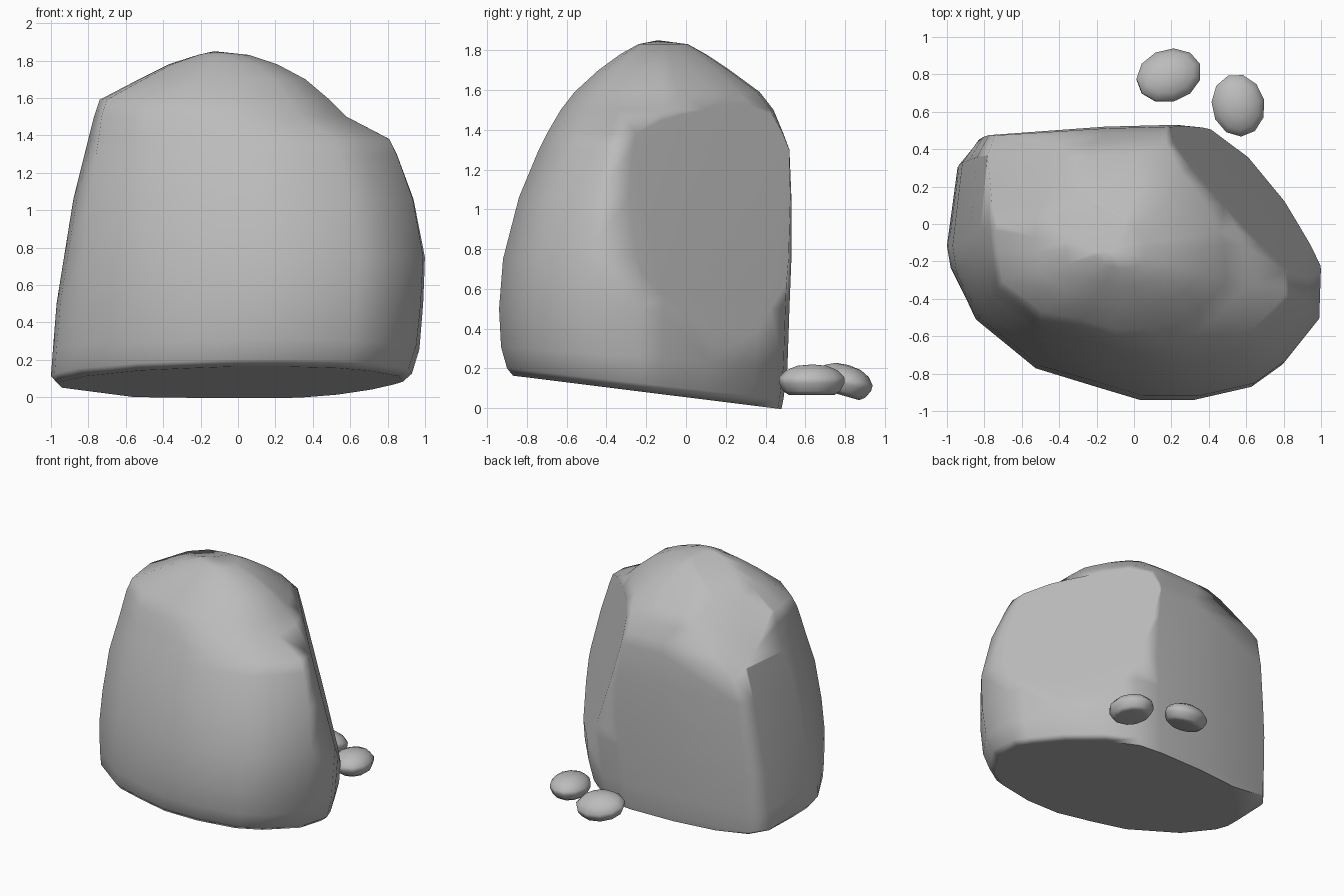
import bpy, bmesh, math
from mathutils import Matrix, Vector

default_cube = bpy.data.objects.get("Cube")
if default_cube:
    bpy.data.objects.remove(default_cube, do_unlink=True)

# One plain grey stone colour
stone_grey = bpy.data.materials.new("stone grey")
stone_grey.use_nodes = True
colour = (0.5, 0.5, 0.5, 1)
stone_grey.diffuse_color = colour
stone_grey.node_tree.nodes["Principled BSDF"].inputs["Base Color"].default_value = colour


def fit(value, values, new_low, new_high):
    low, high = min(values), max(values)
    return new_low + (value - low) / (high - low) * (new_high - new_low)


def stack_rings(outline, levels, apex, base_slope=0, swell=None):
    """Stack fitted copies of a plan outline; the base slope fades out by z = 0.5."""
    swell = swell or {}
    xs, ys = zip(*outline)
    bm = bmesh.new()
    rings = []
    for z, x_low, x_high, y_low, y_high in levels:
        slope = base_slope * max(0, 1 - z / .5)
        ring = []
        for i, (px, py) in enumerate(outline):
            # Some plan points move outward towards the top
            dx, dy = swell.get(i, (0, 0))
            rise = min(1, z / 1.5)
            x = fit(px + dx * rise, xs, x_low, x_high)
            y = fit(py + dy * rise, ys, y_low, y_high)
            ring.append(bm.verts.new((x, y, z + slope * y)))
        rings.append(ring)
    count = len(outline)
    for lower, upper in zip(rings, rings[1:]):
        for i in range(count):
            j = (i + 1) % count
            bm.faces.new((lower[i], lower[j], upper[j], upper[i]))
    bm.faces.new(rings[0])
    tip = bm.verts.new(apex)
    for i in range(count):
        bm.faces.new((rings[-1][i], rings[-1][(i + 1) % count], tip))
    bmesh.ops.recalc_face_normals(bm, faces=bm.faces)
    return bm


def chisel(bm, point, normal):
    """Slice off everything beyond a plane and close the cut."""
    geometry = bm.verts[:] + bm.edges[:] + bm.faces[:]
    cut = bmesh.ops.bisect_plane(bm, geom=geometry, plane_co=point,
                                 plane_no=Vector(normal).normalized(), clear_outer=True)
    rim = [e for e in cut["geom_cut"] if isinstance(e, bmesh.types.BMEdge)]
    bmesh.ops.holes_fill(bm, edges=rim, sides=0)
    bmesh.ops.recalc_face_normals(bm, faces=bm.faces)


def finish(bm, name):
    """Turn the bmesh into a softly shaded stone object."""
    mesh = bpy.data.meshes.new(name)
    bm.to_mesh(mesh)
    bm.free()
    mesh.materials.append(stone_grey)
    stone = bpy.data.objects.new(name, mesh)
    bpy.context.collection.objects.link(stone)
    bpy.ops.object.select_all(action="DESELECT")
    stone.select_set(True)
    bpy.context.view_layer.objects.active = stone
    bpy.ops.object.shade_smooth_by_angle(angle=math.radians(70))
    weighting = stone.modifiers.new("soft facets", "WEIGHTED_NORMAL")
    weighting.keep_sharp = True


# Boulder: flat back, chamfered back corner, bulging front
boulder_plan = [
    (-1, -.1), (-.98, -.22), (-.84, -.48), (-.52, -.75), (-.25, -.85), (.02, -.93),
    (.32, -.93), (.63, -.86), (.8, -.74), (.98, -.48), (1, -.22), (.95, -.1),
    (.82, .14), (.62, .38), (.4, .52), (.2, .54), (-.2, .53), (-.83, .46), (-.94, .34),
]
# Each level: height, x range, y range
boulder_levels = [
    (.055, -.96, .88, -.87, .48),
    (.1, -1, .93, -.9, .49),
    (.24, -.99, .97, -.93, .51),
    (.5, -.97, .99, -.94, .52),
    (.75, -.93, 1, -.92, .53),
    (1.06, -.88, .94, -.84, .53),
    (1.3, -.82, .85, -.74, .52),
    (1.38, -.8, .81, -.7, .49),
    (1.5, -.77, .58, -.63, .44),
    (1.59, -.74, .49, -.56, .37),
    (1.7, -.53, .36, -.44, .22),
    (1.78, -.37, .21, -.33, .1),
    (1.83, -.22, .06, -.24, .01),
]
swell = {1: (0, -.06), 2: (-.1, -.05), 3: (-.08, -.03), 9: (.02, -.06),
         17: (-.08, .03), 18: (-.02, .02)}
boulder = stack_rings(boulder_plan, boulder_levels, (-.13, -.14, 1.85), -.14, swell)
# Broken faces: back corner, upper back shoulder, crown, and underside edge
chisel(boulder, (.47, .52, .4), (1, .83, .306))
chisel(boulder, (-.57, .57, 1.31), (-.5, .5, .72))
chisel(boulder, (-.1, -.1, 1.845), (-.23, .23, 1))
chisel(boulder, (-.55, .48, 0), (-.13, 0, -1))
finish(boulder, "boulder")

# Two pebbles behind the boulder
pebble_plan = [(math.cos(a * math.tau / 11), math.sin(a * math.tau / 11)) for a in range(11)]
# Each level: height, radius
pebble_profile = [(-.075, .68), (-.055, .86), (-.015, .99), (.015, .99), (.05, .78), (.073, .45)]
pebble_levels = [(z, -r, r, -r, r) for z, r in pebble_profile]
for name, place, half_size, turn, tip_angle in (
    ("left_pebble", (.56, .635, .14), (.14, .168), 12, 0),
    ("right_pebble", (.19, .795, .14), (.175, .142), 20, -16),
):
    pebble = stack_rings(pebble_plan, pebble_levels, (0, 0, .08))
    pebble.transform(
        Matrix.Translation(place)
        @ Matrix.Rotation(math.radians(tip_angle), 4, "X")
        @ Matrix.Rotation(math.radians(turn), 4, "Z")
        @ Matrix.Diagonal(Vector((*half_size, 1, 1)))
    )
    finish(pebble, name)
